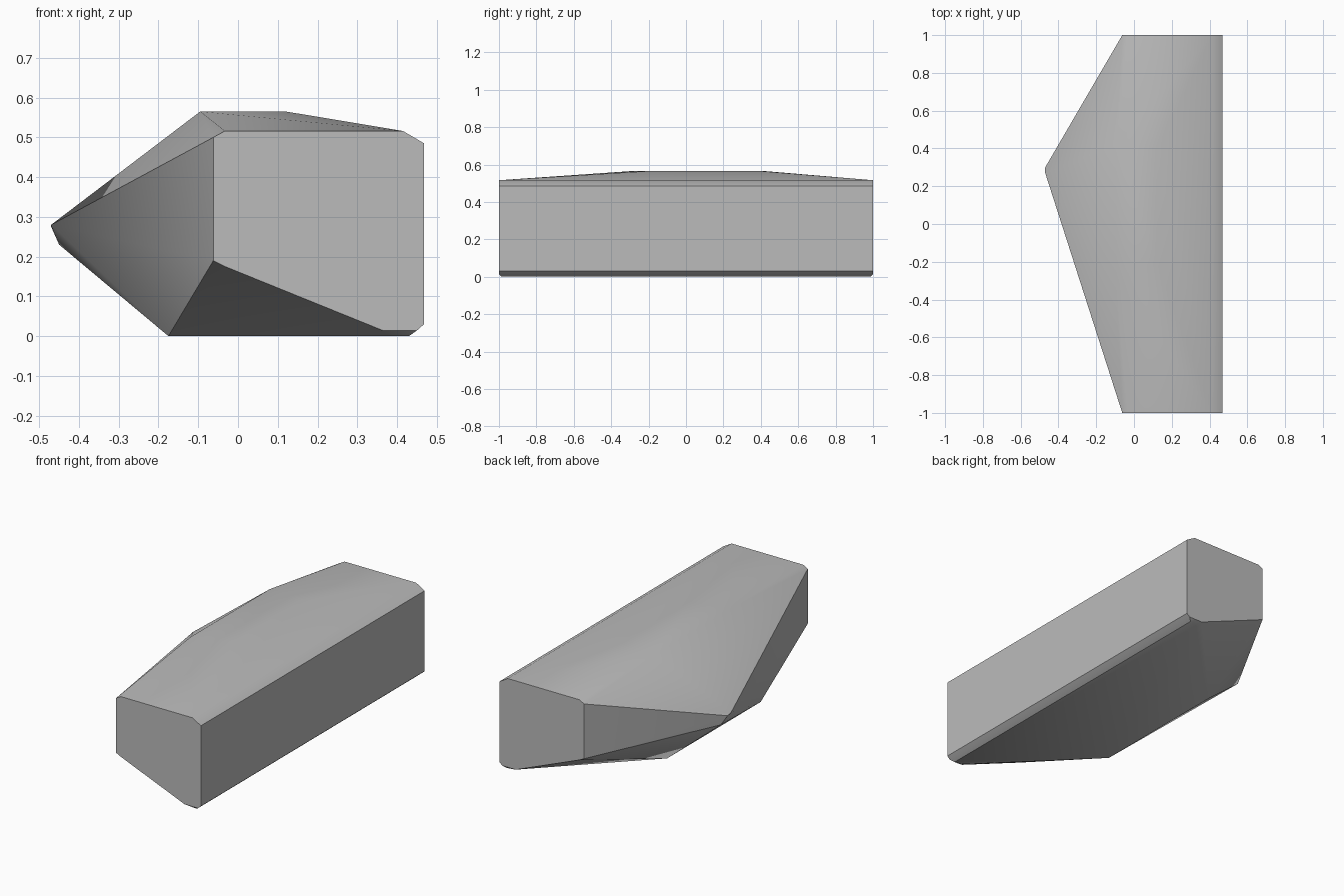
import bpy
import bmesh
import math

cube = bpy.data.objects.get("Cube")
if cube:
    bpy.data.objects.remove(cube, do_unlink=True)

# Plain grey stone
grey = bpy.data.materials.new("grey")
grey.use_nodes = True
colour = (0.5, 0.5, 0.5, 1)
grey.diffuse_color = colour
bsdf = next(n for n in grey.node_tree.nodes if n.type == 'BSDF_PRINCIPLED')
bsdf.inputs["Base Color"].default_value = colour
bsdf.inputs["Roughness"].default_value = 0.8

# Flat end outline (x, z), the same at both ends
END = [(-0.062, 0.19), (-0.062, 0.5), (-0.033, 0.516), (0.415, 0.516),
       (0.468, 0.485), (0.468, 0.03), (0.45, 0.014), (0.365, 0.014),
       (-0.03, 0.174)]
points = [(x, side, z) for side in (-1, 1) for x, z in END]

# Flat underside
for side in (-1, 1):
    points += [(-0.175, side * 0.418, 0), (0.38, side * 0.97, 0),
               (0.43, side * 0.985, 0)]

# Raised top
points += [(-0.095, -0.29, 0.565), (-0.095, 0.42, 0.565),
           (0.12, -0.2, 0.565), (0.12, 0.4, 0.565)]

# Off-centre point on the right side
points += [(-0.47, 0.27, 0.28), (-0.47, 0.3, 0.275), (-0.45, 0.33, 0.23)]

# Wrap the corners in one faceted shell
bm = bmesh.new()
for p in points:
    bm.verts.new(p)
hull = bmesh.ops.convex_hull(bm, input=bm.verts)
loose = [v for v in bm.verts if not v.link_faces]
bmesh.ops.delete(bm, geom=loose, context='VERTS')
bmesh.ops.dissolve_limit(bm, angle_limit=math.radians(0.5),
                         verts=bm.verts, edges=bm.edges)
bmesh.ops.recalc_face_normals(bm, faces=bm.faces)

mesh = bpy.data.meshes.new("stone_block")
bm.to_mesh(mesh)
bm.free()
mesh.materials.append(grey)
stone = bpy.data.objects.new("stone_block", mesh)
bpy.context.collection.objects.link(stone)

# Soft shading across shallow facets, crisp edges elsewhere
bpy.ops.object.select_all(action='DESELECT')
stone.select_set(True)
bpy.context.view_layer.objects.active = stone
bpy.ops.object.shade_smooth_by_angle(angle=math.radians(30))
